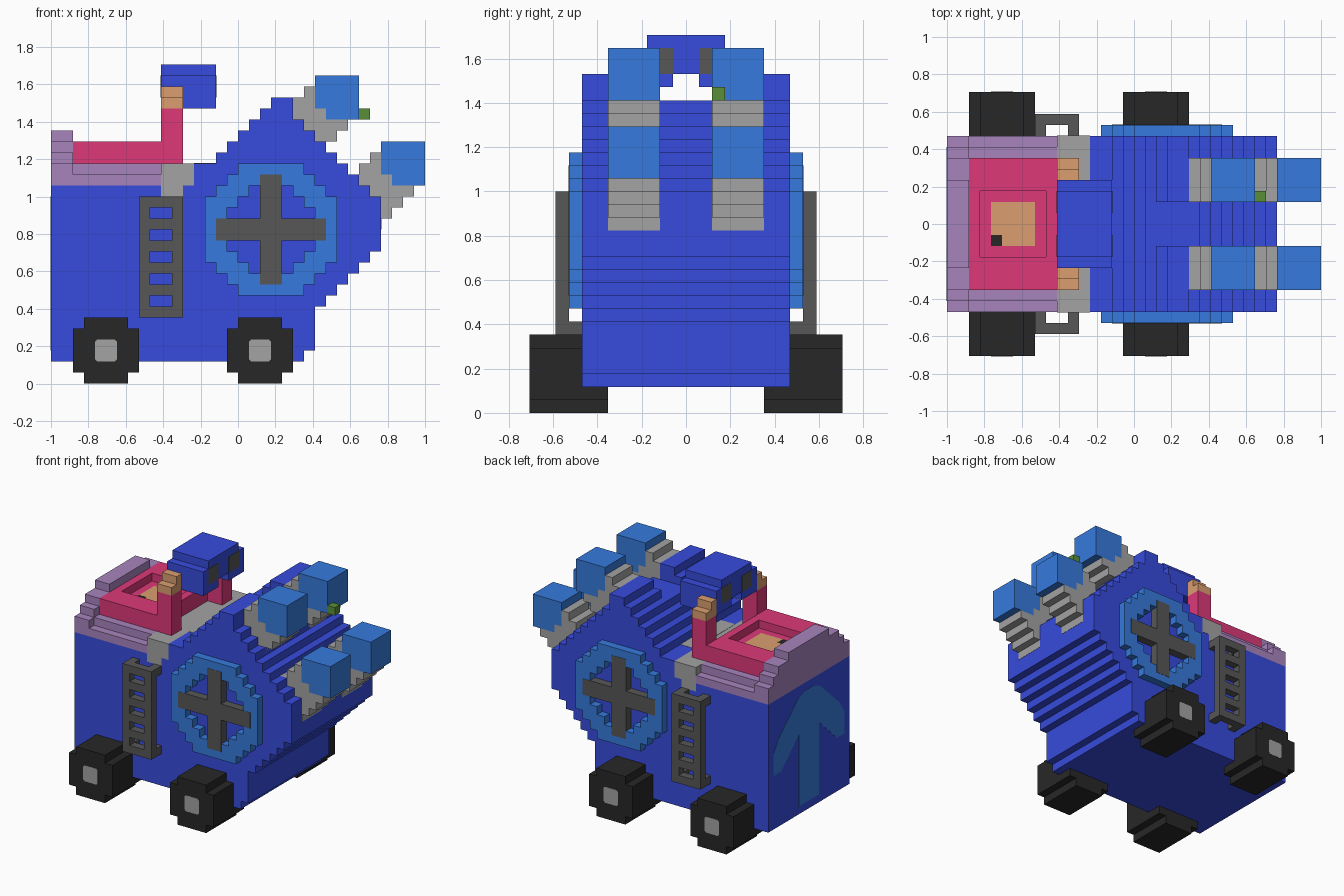
import bpy, bmesh

if "Cube" in bpy.data.objects:
    bpy.data.objects.remove(bpy.data.objects["Cube"], do_unlink=True)

V = 1 / 17   # one block; x runs 0..34, z runs 0..29, y is centred
T = 0.03     # thin painted plate, in blocks


def lin(c):
    c /= 255
    return c / 12.92 if c <= 0.04045 else ((c + 0.055) / 1.055) ** 2.4


def material(name, r, g, b):
    m = bpy.data.materials.new(name)
    col = (lin(r), lin(g), lin(b), 1)
    m.diffuse_color = col
    m.use_nodes = True
    bsdf = m.node_tree.nodes["Principled BSDF"]
    bsdf.inputs["Base Color"].default_value = col
    bsdf.inputs["Roughness"].default_value = 0.9
    return m


BLUE = material("royal blue", 55, 75, 221)
SKY = material("sky blue", 54, 122, 221)
PINK = material("raspberry", 221, 57, 121)
PURPLE = material("mauve", 168, 132, 190)
GREY = material("grey", 163, 163, 163)
DARK = material("dark grey", 87, 87, 87)
BLACK = material("black", 39, 39, 39)
TAN = material("tan", 219, 159, 112)
GREEN = material("green", 90, 143, 56)


def prism(name, mat, outline, lo, hi, axis="y"):
    """Extrude an outline: (x, z) along y, or (y, z) along x."""
    bm = bmesh.new()

    def vert(a, z, d):
        x, y = (a, d) if axis == "y" else (d, a)
        return bm.verts.new(((x - 17) * V, y * V, z * V))
    A = [vert(a, z, lo) for a, z in outline]
    B = [vert(a, z, hi) for a, z in outline]
    bm.faces.new(A)
    bm.faces.new(B[::-1])
    n = len(A)
    for i in range(n):
        j = (i + 1) % n
        bm.faces.new((A[j], A[i], B[i], B[j]))
    bmesh.ops.recalc_face_normals(bm, faces=bm.faces)
    me = bpy.data.meshes.new(name)
    bm.to_mesh(me)
    bm.free()
    me.materials.append(mat)
    ob = bpy.data.objects.new(name, me)
    bpy.context.collection.objects.link(ob)
    return ob


def box(name, mat, x, y, z):
    return prism(name, mat, [(x[0], z[0]), (x[1], z[0]), (x[1], z[1]), (x[0], z[1])], *y)


def stairs(z0, rows):
    """Stepped outline from (start, end) rows stacked upward from z0."""
    right, left = [], []
    for i, (a, b) in enumerate(rows):
        for z in (z0 + i, z0 + i + 1):
            right.append((b, z))
            left.append((a, z))
    pts = right + left[::-1]
    out = [p for i, p in enumerate(pts) if p != pts[i - 1]]
    # drop points in the middle of straight runs
    return [p for i, p in enumerate(out)
            if not (out[i - 1][0] == p[0] == out[(i + 1) % len(out)][0]
                    or out[i - 1][1] == p[1] == out[(i + 1) % len(out)][1])]


def both(make, name, mat, shape, y, *rest):
    """Make a part on both sides."""
    for side, s in (("left", 1), ("right", -1)):
        lo, hi = sorted((s * y[0], s * y[1]))
        make(f"{name}_{side}", mat, shape, (lo, hi), *rest)


def step_prism(name, mat, outline, y):
    prism(name, mat, outline, *y)


# Stepped hull with a trough between two ridges
ends = [23, 24, 24, 24, 24, 25, 26, 27, 28, 29, 30, 30, 30, 30] + [46 - k for k in range(16, 24)]
starts = [0] * 16 + [13, 13] + [k - 5 for k in range(20, 24)]
prism("hull", BLUE, stairs(2, list(zip(starts, ends))), -8, 8)
both(step_prism, "hull_ridge", BLUE, stairs(24, [(19, 22), (20, 22)]), (2, 8))

# Wheels with clipped-corner hubs
c = 0.2
hub = [(c, 0), (2 - c, 0), (2, c), (2, 2 - c), (2 - c, 2), (c, 2), (0, 2 - c), (0, c)]
for pos, x in (("rear", 2), ("front", 16)):
    tyre = stairs(0, [(x + 1, x + 5)] + [(x, x + 6)] * 4 + [(x + 1, x + 5)])
    both(step_prism, pos + "_wheel", BLACK, tyre, (6, 12))
    both(step_prism, pos + "_hub", GREY, [(x + 2 + a, 2 + b) for a, b in hub], (12, 12 + T))

# Side rings with crosses
outer = [3, 4, 5, 6, 6, 6, 6, 6, 6, 5, 4, 3]
inner = [0, 0, 2, 3, 4, 4, 4, 4, 3, 2, 0, 0]
both(step_prism, "ring_front_half", SKY, stairs(8, [(20 + i, 20 + o) for i, o in zip(inner, outer)]), (8, 9))
both(step_prism, "ring_rear_half", SKY, stairs(8, [(20 - o, 20 - i) for i, o in zip(inner, outer)]), (8, 9))
cross = stairs(9, [(19, 21)] * 4 + [(15, 25)] * 2 + [(19, 21)] * 4)
both(step_prism, "ring_cross", DARK, cross, (8, 9 + T))

# Ladders with wall brackets
for x in (8, 11):
    both(box, f"ladder_rail_{x}", DARK, (x, x + 1), (9, 10), (6, 17))
    for z in (6, 16):
        both(box, f"ladder_bracket_{x}_{z}", DARK, (x, x + 1), (8, 9), (z, z + 1))
for z in range(6, 17, 2):
    both(box, f"ladder_rung_{z}", DARK, (9, 11), (9, 10), (z, z + 1))

# Grey floor under the head, spilling over the sides
prism("floor", GREY, stairs(17, [(10, 12), (10, 13), (10, 13)]), -8 - T, 8 + T)
box("floor_front", GREY, (13, 15), (-4, 4), (19, 20 + T))

# Mauve seat rim and stepped back
box("seat_base", PURPLE, (0, 10), (-8, 8), (18, 19))
box("seat_rim", PURPLE, (1, 10), (-7, 7), (19, 20))
prism("seat_back", PURPLE, stairs(19, [(-8, 8), (-7, 7), (-6, 6), (-4, 4)]), 0, 2, axis="x")

# Torso with a sunken collar, neck and raised arms
box("torso", PINK, (2, 10), (-6, 6), (20, 21))
box("collar_rear", PINK, (2, 3), (-6, 6), (21, 22))
box("collar_front", PINK, (9, 10), (-6, 6), (21, 22))
both(box, "collar_side", PINK, (3, 9), (3, 6), (21, 22))
box("neck", TAN, (4, 8), (-2, 2), (21, 21 + T))
box("neck_spot", BLACK, (4, 5), (-2, -1), (21 + T, 21 + 2 * T))
both(box, "arm", PINK, (10, 12), (4, 6), (20, 25))
both(box, "palm", TAN, (10, 12), (4, 6), (25, 26))
both(box, "fingers", TAN, (10, 12), (4, 5), (26, 27))

# Head held between the hands, with eyes on both faces
box("head", BLUE, (10, 15), (-4, 4), (26, 28))
box("head_crown", BLUE, (10, 15), (-3, 3), (28, 29))
both(box, "head_jaw", BLUE, (10, 15), (1, 4), (25, 26))
both(box, "front_eye", DARK, (15, 15 + T), (1, 3), (26, 28))
both(box, "rear_eye", DARK, (10 - T, 10), (1, 3), (26, 28))

# Nose fists: grey stepped arms with blue blocks
upper = stairs(21, [(24, 25), (23, 26), (22, 27), (22, 25), (22, 24), (23, 24)])
lower = stairs(15, [(30, 31), (30, 32), (29, 33), (27, 31), (28, 30), (29, 30)])
both(step_prism, "upper_fist_arm", GREY, upper, (2, 6))
both(step_prism, "lower_fist_arm", GREY, lower, (2, 6))
both(box, "lower_arm_patch", GREY, (30, 30 + T), (2, 6), (14, 15))
fist = [(1, 0), (4, 0), (4, 4), (0, 4), (0, 1), (1, 1)]
both(step_prism, "upper_fist", SKY, [(x + 24, z + 24) for x, z in fist], (2, 6))
both(step_prism, "lower_fist", SKY, [(x + 30, z + 18) for x, z in fist], (2, 6))
box("green_block", GREEN, (28, 29), (2, 3), (24, 25))

# Arrow plate on the rear wall
half = [(2, 3), (2, 12), (5.5, 8.7), (7, 8.7), (7, 11.5), (6, 13), (2.2, 16.5), (1, 17)]
prism("rear_arrow", SKY, half + [(-y, z) for y, z in half[::-1]], -T, 0, axis="x")
